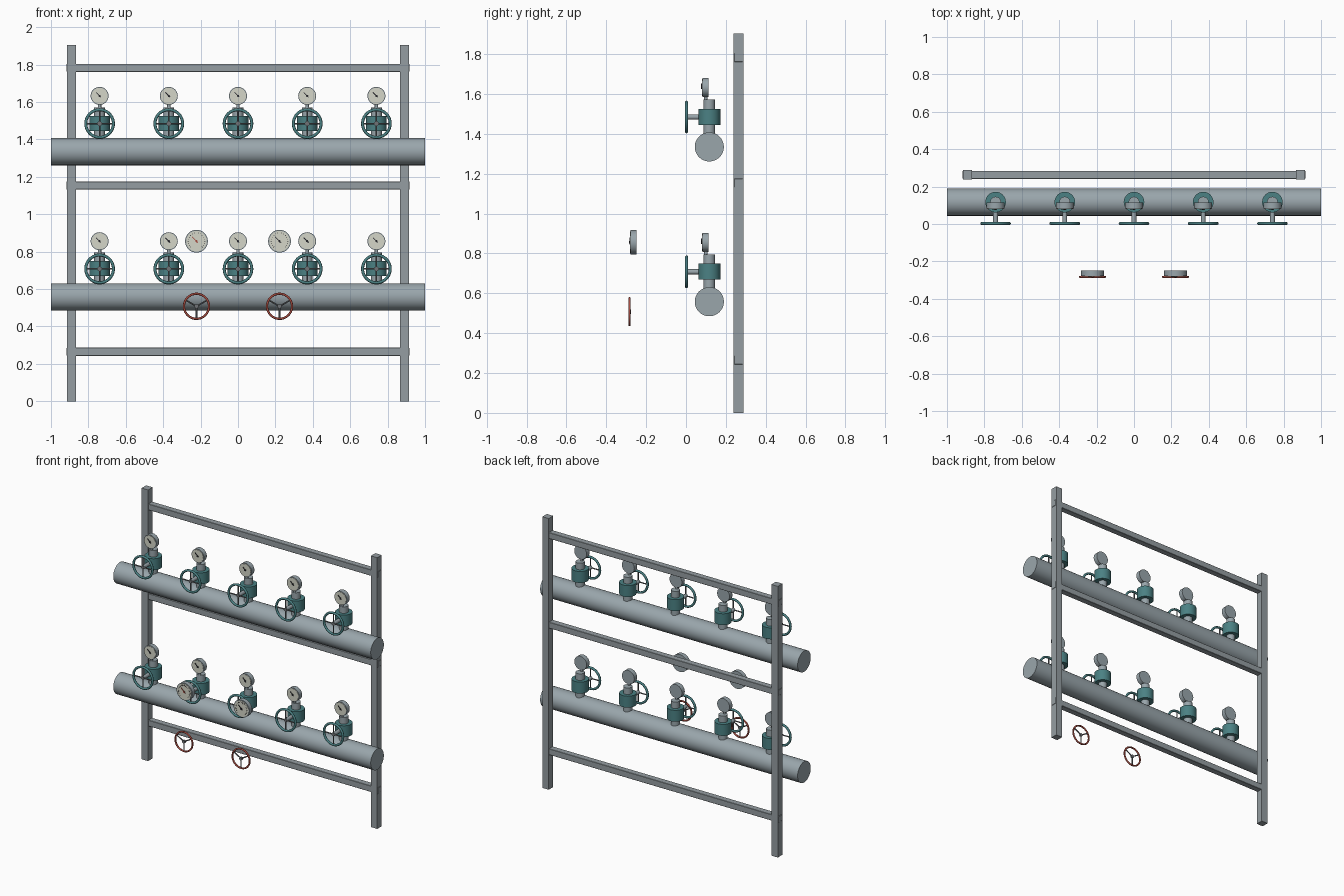
import bpy, bmesh, math
from mathutils import Vector, Matrix

cube = bpy.data.objects.get("Cube")
if cube:
    bpy.data.objects.remove(cube, do_unlink=True)


def material(name, rgb):
    m = bpy.data.materials.new(name)
    m.use_nodes = True
    m.diffuse_color = (*rgb, 1)
    m.node_tree.nodes["Principled BSDF"].inputs["Base Color"].default_value = (*rgb, 1)
    return m


steel = material("steel grey", (0.32, 0.38, 0.41))
frame = material("frame grey", (0.30, 0.34, 0.36))
teal = material("teal paint", (0.07, 0.22, 0.23))
red = material("red paint", (0.38, 0.07, 0.05))
cream = material("dial cream", (0.66, 0.67, 0.58))
black = material("black", (0.02, 0.02, 0.025))
spoke_grey = material("spoke grey", (0.16, 0.17, 0.18))


def finish(bm, name, mat, smooth=True):
    mesh = bpy.data.meshes.new(name)
    bmesh.ops.recalc_face_normals(bm, faces=bm.faces)
    bm.to_mesh(mesh)
    bm.free()
    mesh.materials.append(mat)
    ob = bpy.data.objects.new(name, mesh)
    bpy.context.collection.objects.link(ob)
    if smooth:
        bpy.ops.object.select_all(action='DESELECT')
        ob.select_set(True)
        bpy.context.view_layer.objects.active = ob
        bpy.ops.object.shade_smooth_by_angle(angle=math.radians(40))
    return ob


def add_rod(bm, a, b, r, seg=32):
    a, b = Vector(a), Vector(b)
    d = b - a
    turn = Vector((0, 0, 1)).rotation_difference(d).to_matrix().to_4x4()
    bmesh.ops.create_cone(bm, cap_ends=True, segments=seg, radius1=r, radius2=r,
                          depth=d.length, matrix=Matrix.Translation((a + b) / 2) @ turn)


def rod(name, a, b, r, mat, seg=32):
    bm = bmesh.new()
    add_rod(bm, a, b, r, seg)
    return finish(bm, name, mat)


def add_box(bm, centre, size, turn=0):
    bmesh.ops.create_cube(bm, size=1, matrix=Matrix.Translation(centre)
                          @ Matrix.Rotation(turn, 4, 'Y') @ Matrix.Diagonal((*size, 1)))


def box(name, centre, size, mat, bevel=0):
    bm = bmesh.new()
    add_box(bm, centre, size)
    if bevel:
        bmesh.ops.bevel(bm, geom=bm.edges[:], offset=bevel, segments=1, affect='EDGES')
    return finish(bm, name, mat, False)


def ring(name, centre, radius, tube, mat, seg=40, sides=10):
    # tube swept round the y axis
    bm = bmesh.new()
    loops = []
    for i in range(seg):
        a = 2 * math.pi * i / seg
        out = Vector((math.cos(a), 0, math.sin(a)))
        loop = []
        for j in range(sides):
            t = 2 * math.pi * j / sides
            loop.append(bm.verts.new(Vector(centre) + out * (radius + tube * math.cos(t))
                                     + Vector((0, tube * math.sin(t), 0))))
        loops.append(loop)
    for i in range(seg):
        p, q = loops[i], loops[(i + 1) % seg]
        for j in range(sides):
            k = (j + 1) % sides
            bm.faces.new((p[j], p[k], q[k], q[j]))
    return finish(bm, name, mat)


def wheel(name, centre, radius, tube, angles, mat, spoke_mat):
    ring(name + "_rim", centre, radius - tube, tube, mat)
    bm = bmesh.new()
    c = Vector(centre)
    for deg in angles:
        a = math.radians(deg)
        add_rod(bm, c, c + Vector((math.cos(a), 0, math.sin(a))) * (radius - tube), 0.0042, 8)
    add_rod(bm, c - Vector((0, 0.006, 0)), c + Vector((0, 0.006, 0)), 0.011, 16)
    finish(bm, name + "_spokes", spoke_mat)


def gauge(name, x, y, z, r, depth, ticks, needle_mat):
    # y is the front of the case
    rod(name + "_case", (x, y, z), (x, y + depth, z), r, steel)
    rod(name + "_dial", (x, y - 0.002, z), (x, y + 0.002, z), r * 0.9, cream)
    bm = bmesh.new()
    for i in range(ticks):
        a = math.radians(-45 + 270 * i / (ticks - 1))
        add_box(bm, (x + 0.72 * r * math.cos(a), y - 0.003, z + 0.72 * r * math.sin(a)),
                (0.007, 0.002, 0.0022), -a)
    if ticks:
        finish(bm, name + "_ticks", black, False)
    else:
        bm.free()
    # needle points to the upper left
    a = math.radians(135)
    bm = bmesh.new()
    add_box(bm, (x + 0.17 * r * math.cos(a), y - 0.004, z + 0.17 * r * math.sin(a)),
            (0.75 * r, 0.003, 0.0045), -a)
    add_rod(bm, (x, y - 0.007, z), (x, y, z), 0.006, 12)
    finish(bm, name + "_needle", needle_mat, False)


# Support frame
for side, sx in (("right", -1), ("left", 1)):
    box(side + "_post", (sx * 0.89, 0.263, 0.952), (0.05, 0.05, 1.904), frame)
for level, z in (("lower", 0.265), ("middle", 1.154), ("upper", 1.783)):
    box(level + "_rail", (0, 0.263, z), (1.834, 0.043, 0.043), frame, 0.002)

# Two header pipes, each with a row of valves and gauges
PY = 0.117
for row, z in (("lower", 0.558), ("upper", 1.335)):
    rod(row + "_pipe", (-1, PY, z), (1, PY, z), 0.073, steel, 48)
    for i in range(5):
        x = (i - 2) * 0.37
        n = f"{row}_valve_{i + 1}"
        rod(n + "_neck", (x, PY, z + 0.05), (x, PY, z + 0.237), 0.029, steel)
        rod(n + "_body", (x, PY, z + 0.111), (x, PY, z + 0.191), 0.055, teal)
        rod(n + "_stem", (x, 0.0, z + 0.15), (x, PY, z + 0.15), 0.013, steel, 16)
        wheel(n + "_wheel", (x, 0.003, z + 0.15), 0.082, 0.008, (0, 90, 180, 270), teal, spoke_grey)
        rod(n + "_gauge_stub", (x, 0.1, z + 0.22), (x, 0.1, z + 0.27), 0.009, steel, 12)
        gauge(n + "_gauge", x, 0.082, z + 0.298, 0.048, 0.032, 0, black)

# Large gauges and red handwheels standing forward of the frame
for side, sx, needle in (("right", -1, red), ("left", 1, black)):
    x = sx * 0.222
    gauge(side + "_large_gauge", x, -0.278, 0.856, 0.061, 0.03, 19, needle)
    wheel(side + "_red_wheel", (x, -0.283, 0.508), 0.073, 0.006, (30, 150, 270), red, spoke_grey)
